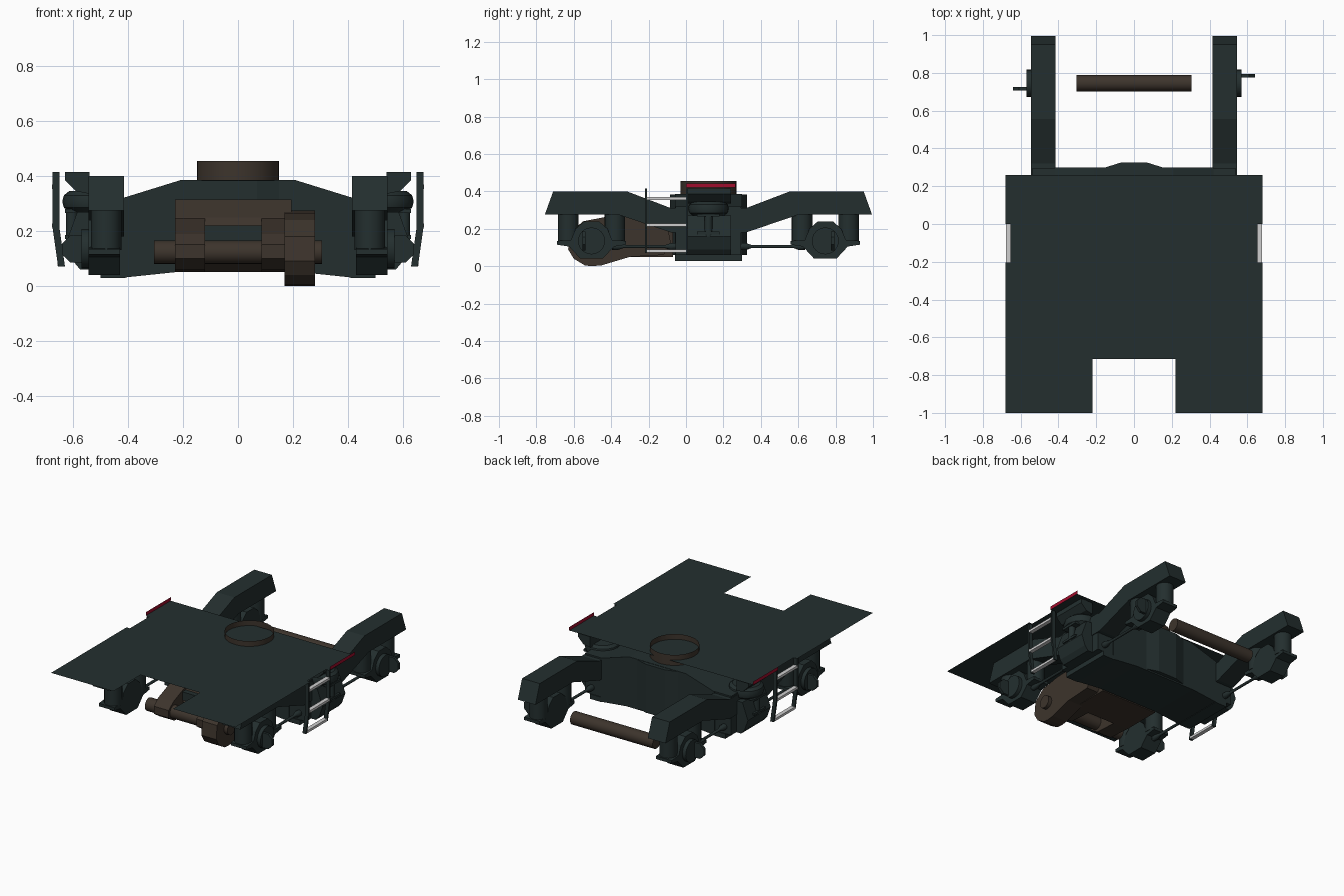
import bpy, bmesh, math

if "Cube" in bpy.data.objects:
    bpy.data.objects.remove(bpy.data.objects["Cube"])

CY = 0.12          # middle of the truck along y
AXLES = (-0.505, 0.745)


def material(name, rgb):
    m = bpy.data.materials.new(name)
    m.diffuse_color = (*rgb, 1)
    m.use_nodes = True
    m.node_tree.nodes["Principled BSDF"].inputs["Base Color"].default_value = m.diffuse_color
    return m


GREEN = material("dark_green_grey", (0.017, 0.028, 0.028))
BROWN = material("dark_brown", (0.046, 0.034, 0.025))
RED = material("crimson", (0.35, 0.004, 0.025))
GREY = material("light_grey", (0.62, 0.62, 0.62))


def finish(name, bm, mat, smooth=False):
    bmesh.ops.recalc_face_normals(bm, faces=bm.faces)
    me = bpy.data.meshes.new(name)
    bm.to_mesh(me)
    bm.free()
    me.materials.append(mat)
    if smooth:
        me.shade_smooth()
        me.set_sharp_from_angle(angle=math.radians(35))
    ob = bpy.data.objects.new(name, me)
    bpy.context.collection.objects.link(ob)
    return ob


def place(axis, p, d):
    """Put a 2D profile point p at depth d along the axis."""
    return {"x": (d, p[0], p[1]), "y": (p[0], d, p[1]), "z": (p[0], p[1], d)}[axis]


def prism(name, pts, axis, a, b, mat=GREEN, caps=True, smooth=False):
    bm = bmesh.new()
    lo = [bm.verts.new(place(axis, p, a)) for p in pts]
    hi = [bm.verts.new(place(axis, p, b)) for p in pts]
    n = len(pts)
    for i in range(n):
        j = (i + 1) % n
        bm.faces.new((lo[i], lo[j], hi[j], hi[i]))
    if caps:
        bm.faces.new(lo)
        bm.faces.new(hi)
    return finish(name, bm, mat, smooth)


def sheet(name, pts, axis, d, mat):
    bm = bmesh.new()
    bm.faces.new([bm.verts.new(place(axis, p, d)) for p in pts])
    return finish(name, bm, mat)


def rect(a0, a1, b0, b1):
    return [(a0, b0), (a1, b0), (a1, b1), (a0, b1)]


def box(name, x0, x1, y0, y1, z0, z1, mat=GREEN):
    return prism(name, rect(y0, y1, z0, z1), "x", x0, x1, mat)


def circle(c0, c1, r, n=24):
    return [(c0 + r * math.cos(2 * math.pi * i / n),
             c1 + r * math.sin(2 * math.pi * i / n)) for i in range(n)]


def tube(name, c, r, axis, a, b, mat=GREEN, n=24, caps=True):
    return prism(name, circle(*c, r, n), axis, a, b, mat, caps, True)


def lathe(name, c, profile, axis, mat=GREEN, n=20):
    """Stack of rings (depth, radius) around the axis."""
    bm = bmesh.new()
    rings = [[bm.verts.new(place(axis, p, d)) for p in circle(*c, r, n)] for d, r in profile]
    for r0, r1 in zip(rings, rings[1:]):
        for i in range(n):
            j = (i + 1) % n
            bm.faces.new((r0[i], r0[j], r1[j], r1[i]))
    bm.faces.new(rings[0])
    bm.faces.new(rings[-1])
    return finish(name, bm, mat, True)


def mirrored(half):
    """Mirror an outline of (y, z) points about the truck middle."""
    return half + [(2 * CY - y, z) for y, z in reversed(half)]


# Deck sheet with coupler notch and ladder notches
half = [(0.22, -0.715), (0.22, -1.0), (0.68, -1.0), (0.68, -0.205), (0.655, -0.205),
        (0.655, 0.0), (0.68, 0.0), (0.68, 0.26)]
sheet("deck", half + [(-x, y) for x, y in reversed(half)], "z", 0.42, GREEN)

# Pivot ring, an open band
tube("pivot_ring", (0, CY), 0.15, "z", 0.385, 0.455, BROWN, 32, caps=False)

# Cross beam between the side frames
half = [(0.23, 0.05), (0.42, 0.03), (0.42, 0.32), (0.21, 0.385)]
prism("cross_beam", half + [(-x, z) for x, z in reversed(half)], "y", -0.06, 0.30)
boss = [(0.15, 0.30), (0.07, 0.325), (-0.07, 0.325), (-0.15, 0.30)]
boss += [(x, 2 * CY - y) for x, y in reversed(boss)]
prism("cross_beam_boss", boss, "z", 0.06, 0.383)

# Side frame outline (y, z): raised ends, dropped middle
frame_outline = mirrored([(-0.08, 0.18), (-0.36, 0.275), (-0.755, 0.275), (-0.71, 0.40),
                          (-0.316, 0.40), (-0.08, 0.31)])
frame_outline = ([(-0.08, 0.18), (-0.36, 0.275), (-0.755, 0.275), (-0.71, 0.40),
                  (-0.316, 0.40), (-0.08, 0.31)]
                 + [(0.32, 0.31), (0.556, 0.40), (0.95, 0.40), (0.995, 0.275),
                    (0.60, 0.275), (0.32, 0.18)])

for s, side in ((1, "right"), (-1, "left")):
    prism(side + "_side_frame", frame_outline, "x", s * 0.415, s * 0.545)
    box(side + "_frame_pillar", s * 0.40, s * 0.54, -0.055, 0.295, 0.06, 0.32)
    box(side + "_pillar_foot", s * 0.41, s * 0.50, -0.06, 0.30, 0.028, 0.06)

    # Outer suspension: bracket, bellows, lower housing
    prism(side + "_top_bracket", [(s * 0.54, 0.335), (s * 0.59, 0.345), (s * 0.63, 0.385),
                                  (s * 0.63, 0.415), (s * 0.54, 0.415)], "y", 0.0, 0.24)
    lathe(side + "_bellows", (s * 0.53, CY),
          [(0.27, 0.085), (0.285, 0.104), (0.307, 0.11), (0.33, 0.104), (0.345, 0.085)], "z")
    prism(side + "_lower_housing", [(s * 0.54, 0.06), (s * 0.575, 0.06), (s * 0.60, 0.09),
                                    (s * 0.625, 0.16), (s * 0.585, 0.27), (s * 0.54, 0.27)],
          "y", 0.0, 0.24)
    tube(side + "_damper", (s * 0.605, CY), 0.022, "z", 0.16, 0.29, n=12)
    for z in (0.17, 0.265):
        box(side + "_damper_mount", s * 0.57, s * 0.63, 0.06, 0.18, z, z + 0.015)

    # Axle boxes with springs, caps and fins
    for ay, end in zip(AXLES, ("front", "rear")):
        name = f"{side}_{end}_"
        o = 1 if end == "rear" else -1
        seat = [(-0.185, 0.115), (-0.12, 0.105), (-0.06, 0.04), (0.06, 0.04), (0.12, 0.105),
                (0.185, 0.115), (0.185, 0.135), (0.11, 0.14), (0.085, 0.20), (0.04, 0.24),
                (-0.04, 0.24), (-0.085, 0.20), (-0.11, 0.14), (-0.185, 0.135)]
        prism(name + "axle_box", [(ay + y, z) for y, z in seat], "x", s * 0.43, s * 0.545)
        tube(name + "axle_cap", (ay, 0.135), 0.072, "x", s * 0.53, s * 0.57)
        fy = ay + o * (0.04 if s > 0 else -0.03)
        fin = [(s * 0.56, 0.085), (s * 0.61, 0.085), (s * 0.64, 0.115), (s * 0.64, 0.155),
               (s * 0.61, 0.185), (s * 0.56, 0.185)]
        prism(name + "cap_fin", fin, "y", fy - 0.009, fy + 0.009)
        for d in (-0.125, 0.125):
            tube(name + "spring", (s * 0.48, ay + d), 0.055, "z", 0.13, 0.28, n=20)
        # Link from the axle box to the pillar
        y0, y1 = ay - o * 0.11, CY + o * 0.17
        g = o * -0.03
        lathe(name + "link", (s * 0.49, 0.105),
              [(y0, 0.02), (y0 + g, 0.02), (y0 + 2 * g, 0.009),
               (y1 - 2 * g, 0.009), (y1 - g, 0.02), (y1, 0.02)], "y", n=10)

    # Ladder with bent posts and pale steps
    post = [(s * 0.65, 0.415), (s * 0.675, 0.415), (s * 0.675, 0.21), (s * 0.655, 0.07),
            (s * 0.63, 0.07), (s * 0.65, 0.21)]
    for y in (-0.22, 0.0):
        prism(side + "_ladder_post", post, "y", y, y + 0.012)
    for z, x in ((0.353, 0.65), (0.212, 0.65), (0.073, 0.631)):
        box(side + "_ladder_step", s * x, s * (x + 0.027), -0.208, 0.0, z, z + 0.016, GREY)

    # Red edge strip above the deck
    sheet(side + "_red_strip", rect(0.0, 0.265, 0.42, 0.443), "x", s * 0.68, RED)

# Axles
for ay, end in zip(AXLES, ("front", "rear")):
    tube(end + "_axle", (ay, 0.123), 0.0425, "x", -0.305, 0.305, BROWN)

# Traction motor, its axle lugs and gear case
prism("motor_body", [(-0.38, 0.08), (-0.41, 0.15), (-0.37, 0.25), (-0.28, 0.315), (-0.16, 0.315),
                     (-0.07, 0.25), (-0.07, 0.05), (-0.34, 0.05)], "x", -0.23, 0.195, BROWN)
for x0, x1 in ((-0.23, -0.12), (0.085, 0.195)):
    prism("motor_lug", [(-0.33, 0.05), (-0.50, 0.06), (-0.56, 0.10), (-0.56, 0.15),
                        (-0.51, 0.19), (-0.36, 0.25)], "x", x0, x1, BROWN)
box("motor_opening", -0.12, 0.085, -0.416, -0.38, 0.165, 0.22)
prism("gear_case", [(-0.63, 0.09), (-0.60, 0.04), (-0.54, 0.004), (-0.50, 0.0), (-0.45, 0.005),
                    (-0.30, 0.05), (-0.12, 0.06), (-0.08, 0.12), (-0.10, 0.22), (-0.20, 0.275),
                    (-0.42, 0.265), (-0.55, 0.24), (-0.62, 0.18)], "x", 0.17, 0.28, BROWN)
